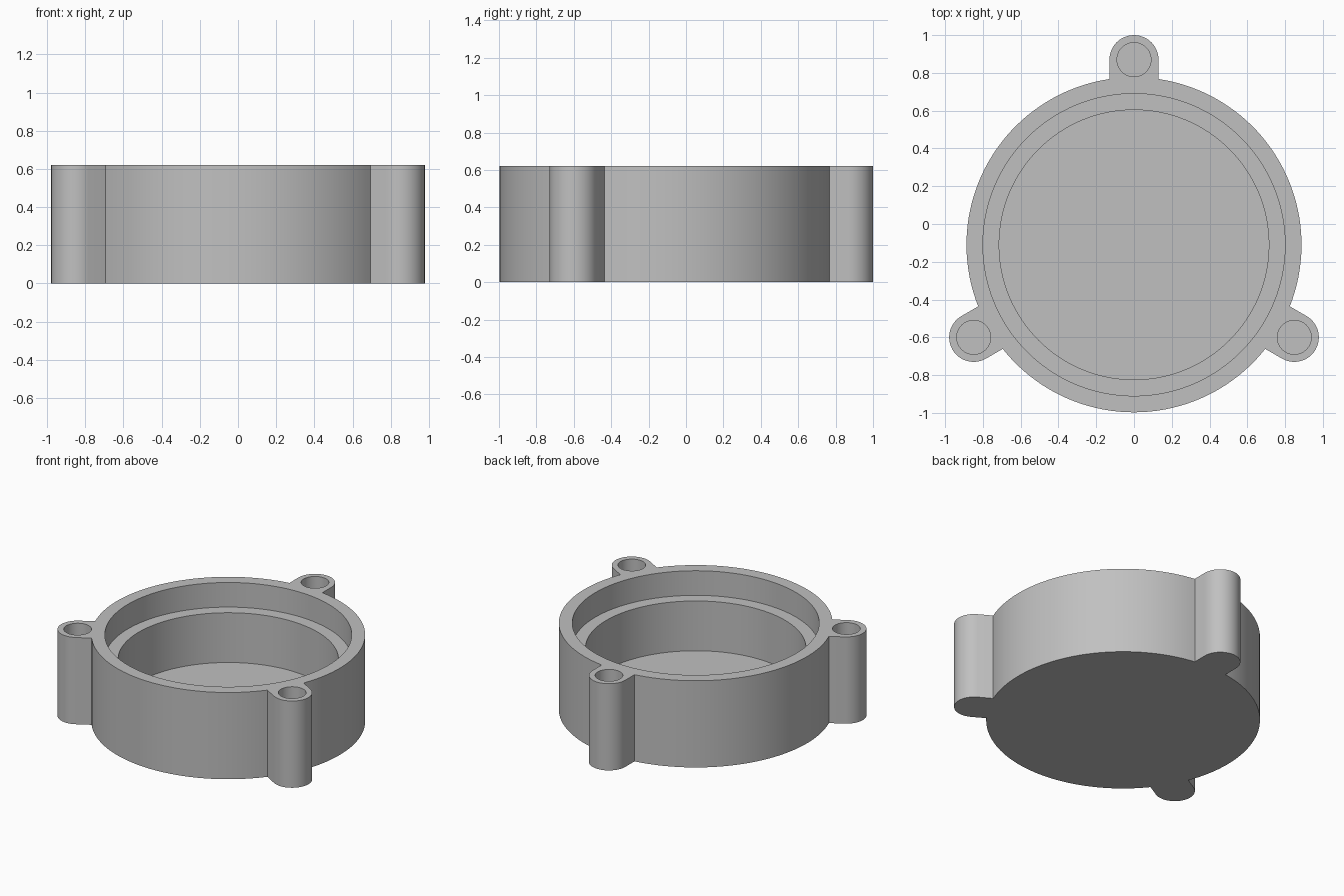
import bpy
import bmesh
from math import sin, cos, asin, pi, radians

cube = bpy.data.objects.get("Cube")
if cube:
    bpy.data.objects.remove(cube, do_unlink=True)

CENTRE_Y = -0.11
HEIGHT = 0.62
WALL = 0.088
BODY_R, RECESS_R, CAVITY_R = 0.887, 0.80, 0.714
LEDGE_Z = HEIGHT - 2 * WALL
LUG_R, HOLE_R, LUG_DIST = 0.13, 0.09, 0.98
LUG_ANGLES = [radians(a) for a in (90, 210, 330)]

grey = bpy.data.materials.new("light grey")
grey.use_nodes = True
colour = (0.53, 0.53, 0.53, 1)
grey.diffuse_color = colour
grey.node_tree.nodes["Principled BSDF"].inputs["Base Color"].default_value = colour


def arc(cx, cy, radius, start, end, steps):
    """Points along an arc, both ends included."""
    angles = [start + (end - start) * i / steps for i in range(steps + 1)]
    return [(cx + radius * cos(a), cy + radius * sin(a)) for a in angles]


def prism(name, outline, bottom, top):
    """Closed solid made by extruding a flat outline upwards."""
    bm = bmesh.new()
    face = bm.faces.new([bm.verts.new((x, y, bottom)) for x, y in outline])
    raised = bmesh.ops.extrude_face_region(bm, geom=[face], use_keep_orig=True)
    verts = [v for v in raised["geom"] if isinstance(v, bmesh.types.BMVert)]
    bmesh.ops.translate(bm, verts=verts, vec=(0, 0, top - bottom))
    bmesh.ops.recalc_face_normals(bm, faces=bm.faces)
    mesh = bpy.data.meshes.new(name)
    bm.to_mesh(mesh)
    bm.free()
    mesh.materials.append(grey)
    obj = bpy.data.objects.new(name, mesh)
    bpy.context.collection.objects.link(obj)
    return obj


def bore(target, x, y, radius, floor, steps):
    """Cut a round flat-bottomed pocket down from the top."""
    circle = arc(x, y, radius, 0, 2 * pi, steps)[:-1]
    cutter = prism("cutter", circle, floor, HEIGHT + 0.1)
    cutter.hide_render = True
    mod = target.modifiers.new("bore", "BOOLEAN")
    mod.operation = "DIFFERENCE"
    mod.solver = "EXACT"
    mod.object = cutter
    bpy.ops.object.modifier_apply(modifier=mod.name)
    bpy.data.objects.remove(cutter, do_unlink=True)


# Outer outline: each lug's rounded end, then the body arc to the next lug
half = asin(LUG_R / BODY_R)
lug_centres = [(LUG_DIST * cos(a), CENTRE_Y + LUG_DIST * sin(a)) for a in LUG_ANGLES]
outline = []
for a, (x, y) in zip(LUG_ANGLES, lug_centres):
    outline += arc(x, y, LUG_R, a - pi / 2, a + pi / 2, 24)
    outline += arc(0, CENTRE_Y, BODY_R, a + half, a + 2 * pi / 3 - half, 40)

housing = prism("round_housing", outline, 0, HEIGHT)
bpy.ops.object.select_all(action="DESELECT")
bpy.context.view_layer.objects.active = housing
housing.select_set(True)

# Main cavity, the wider recess that leaves a ledge, and the screw holes
bore(housing, 0, CENTRE_Y, CAVITY_R, WALL, 128)
bore(housing, 0, CENTRE_Y, RECESS_R, LEDGE_Z, 128)
for x, y in lug_centres:
    bore(housing, x, y, HOLE_R, WALL, 48)

bpy.ops.object.shade_smooth_by_angle(angle=radians(25))
